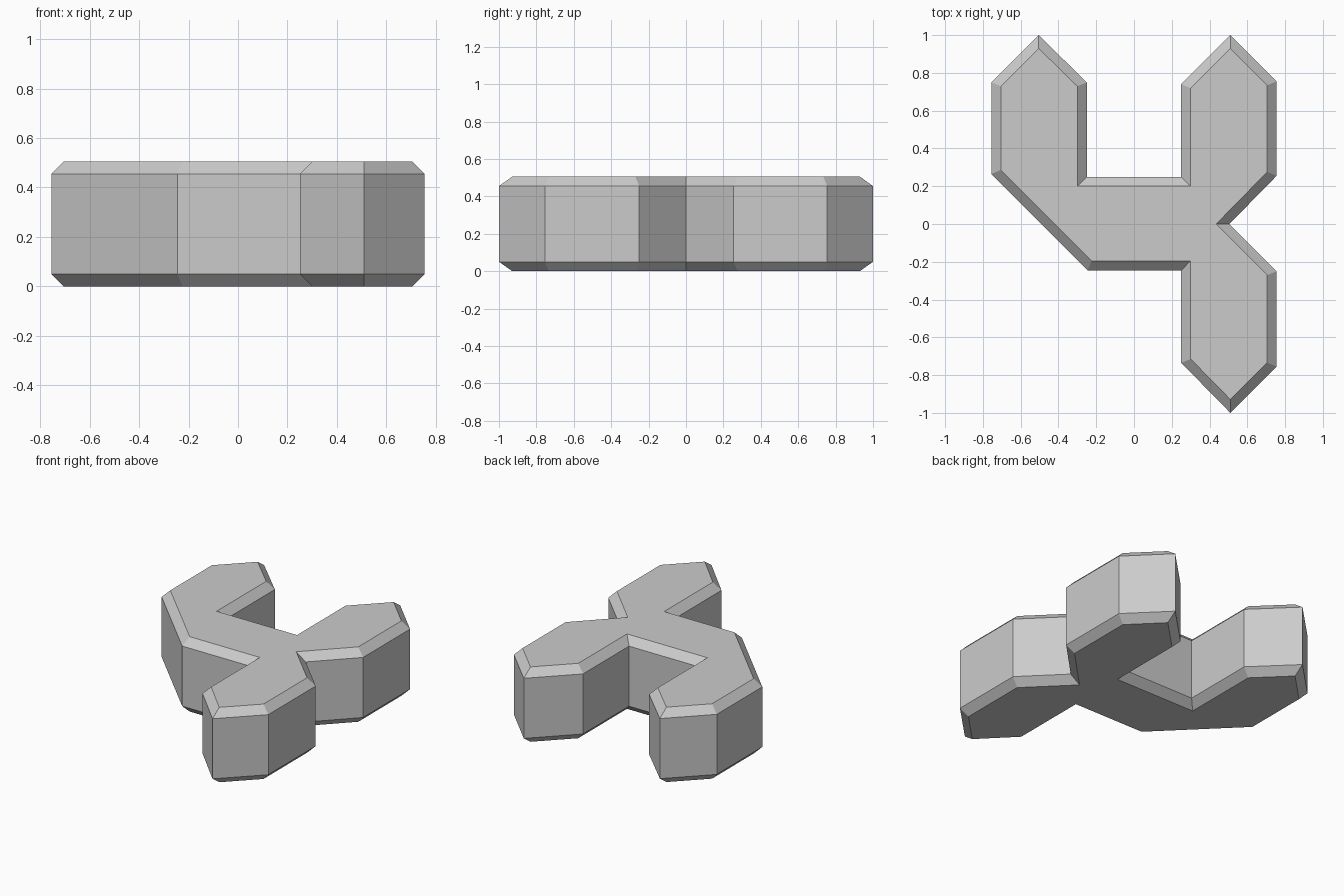
import bpy
import bmesh

cube = bpy.data.objects.get("Cube")
if cube:
    bpy.data.objects.remove(cube, do_unlink=True)

HEIGHT, CHAMFER = 0.505, 0.05

# Outline of the three pointed arms, counter-clockwise from the front tip
OUTLINE = [
    (0.51, -1), (0.755, -0.755), (0.755, -0.25), (0.505, 0),
    (0.755, 0.255), (0.755, 0.755), (0.51, 1), (0.25, 0.74),
    (0.25, 0.25), (-0.25, 0.25), (-0.25, 0.75), (-0.505, 1),
    (-0.755, 0.75), (-0.755, 0.265), (-0.245, -0.245),
    (0.25, -0.245), (0.25, -0.735),
]


def flat_material(name, color):
    mat = bpy.data.materials.new(name)
    mat.use_nodes = True
    mat.diffuse_color = color
    mat.node_tree.nodes["Principled BSDF"].inputs["Base Color"].default_value = color
    return mat


def chamfer_cap(bm, face, shift):
    """Inset a cap evenly, then push it outwards to form the sloped rim."""
    bmesh.ops.inset_region(bm, faces=[face], thickness=CHAMFER,
                           use_even_offset=True, use_boundary=True)
    bmesh.ops.translate(bm, verts=face.verts, vec=(0, 0, shift))


# Straight walls
bm = bmesh.new()
bottom = bm.faces.new([bm.verts.new((x, y, CHAMFER)) for x, y in OUTLINE])
extruded = bmesh.ops.extrude_face_region(bm, geom=[bottom], use_keep_orig=True)["geom"]
top = next(g for g in extruded if isinstance(g, bmesh.types.BMFace))
bmesh.ops.translate(bm, verts=top.verts, vec=(0, 0, HEIGHT - 2 * CHAMFER))
bmesh.ops.recalc_face_normals(bm, faces=bm.faces)

# Sloped rims above and below
chamfer_cap(bm, top, CHAMFER)
chamfer_cap(bm, bottom, -CHAMFER)
bmesh.ops.recalc_face_normals(bm, faces=bm.faces)

mesh = bpy.data.meshes.new("branched_block")
bm.to_mesh(mesh)
bm.free()
mesh.materials.append(flat_material("light grey", (0.6, 0.6, 0.6, 1)))
block = bpy.data.objects.new("branched_block", mesh)
bpy.context.collection.objects.link(block)
